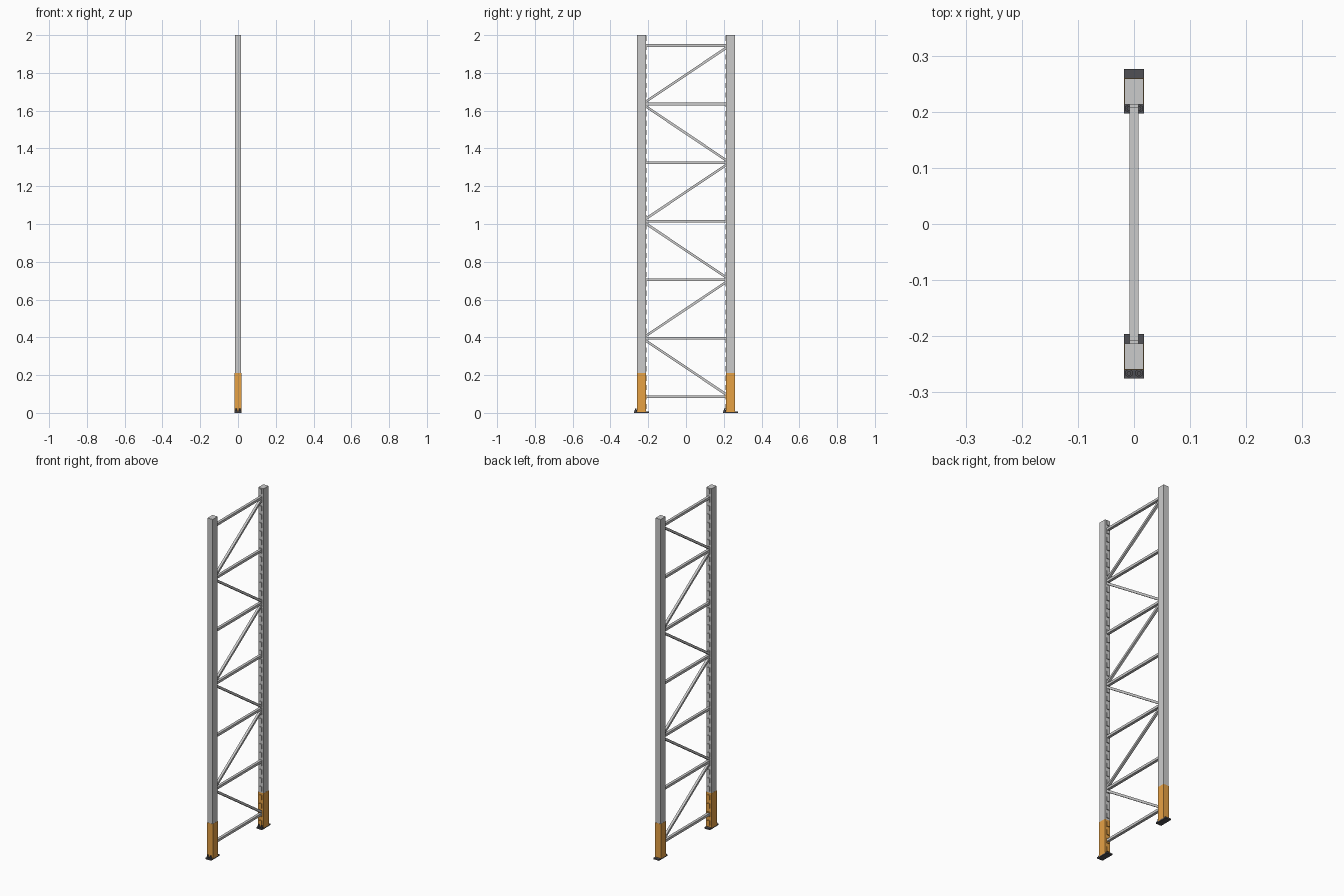
import bpy, bmesh, math
from mathutils import Matrix, Vector

if "Cube" in bpy.data.objects:
    bpy.data.objects.remove(bpy.data.objects["Cube"])


def material(name, rgb):
    m = bpy.data.materials.new(name)
    m.diffuse_color = (*rgb, 1)
    m.use_nodes = True
    m.node_tree.nodes["Principled BSDF"].inputs["Base Color"].default_value = m.diffuse_color
    return m


STEEL = material("galvanised", (0.55, 0.56, 0.57))
ORANGE = material("orange_paint", (0.80, 0.36, 0.06))
DARK = material("dark_steel", (0.08, 0.08, 0.09))


def add_box(bm, x0, x1, y0, y1, z0, z1):
    mat = Matrix.Translation(((x0 + x1) / 2, (y0 + y1) / 2, (z0 + z1) / 2))
    size = Matrix.Diagonal((x1 - x0, abs(y1 - y0), z1 - z0, 1))
    bmesh.ops.create_cube(bm, size=1, matrix=mat @ size)


def finish(bm, name, mat):
    bmesh.ops.recalc_face_normals(bm, faces=bm.faces)
    me = bpy.data.meshes.new(name)
    bm.to_mesh(me)
    bm.free()
    ob = bpy.data.objects.new(name, me)
    bpy.context.collection.objects.link(ob)
    me.materials.append(mat)
    return ob


INNER, OUTER, HALF_W = 0.213, 0.259, 0.017
PAINT_TOP, PITCH = 0.21, 0.05


def column(name, side, z0, z1, mat, grow=0.0):
    bm = bmesh.new()
    ys = sorted((side * INNER, side * (OUTER + grow)))
    add_box(bm, -HALF_W - grow, HALF_W + grow, *ys, z0, z1)
    # row of small tabs along the inner face
    for i in range(40):
        z = 0.02 + i * PITCH
        if z0 <= z and z + 0.027 <= z1:
            ys = sorted((side * (INNER + 0.002), side * (INNER - 0.005)))
            add_box(bm, -0.008, 0.008, *ys, z, z + 0.027)
    finish(bm, name, mat)


def brace(name, a, b, width, depth):
    a, b = Vector((0, *a)), Vector((0, *b))
    d = b - a
    bm = bmesh.new()
    rot = Matrix.Rotation(math.atan2(d.z, d.y), 4, 'X')
    bmesh.ops.create_cube(bm, size=1, matrix=Matrix.Translation((a + b) / 2) @ rot
                          @ Matrix.Diagonal((width, d.length, depth, 1)))
    finish(bm, name, STEEL)


for side, tag in ((-1, "front"), (1, "back")):
    # painted lower section and bare upper section of the upright
    column(tag + "_upright_lower", side, 0.006, PAINT_TOP, ORANGE, 0.001)
    column(tag + "_upright", side, PAINT_TOP, 2.0, STEEL)

    # foot plate, same orientation under both uprights
    yc = side * 0.236
    bm = bmesh.new()
    add_box(bm, -0.018, 0.018, yc - 0.039, yc + 0.040, 0, 0.008)
    finish(bm, tag + "_foot_plate", DARK)

    # pair of anchor bolts on the front edge of the plate
    bm = bmesh.new()
    for x in (-0.009, 0.009):
        for r, z0, z1 in ((0.0075, 0.007, 0.014), (0.004, 0.012, 0.024)):
            bmesh.ops.create_cone(bm, cap_ends=True, segments=6 if r > 0.005 else 12,
                                  radius1=r, radius2=r, depth=z1 - z0,
                                  matrix=Matrix.Translation((x, yc - 0.030, (z0 + z1) / 2)))
    finish(bm, tag + "_anchor_bolts", DARK)

# horizontal braces
levels = [0.085 + 0.31 * i for i in range(7)]
for i, z in enumerate(levels):
    brace(f"horizontal_brace_{i}", (-INNER, z), (INNER, z), 0.016, 0.014)

# zigzag diagonal braces between the horizontals
for i in range(6):
    s = 1 if i % 2 == 0 else -1
    brace(f"diagonal_brace_{i}", (s * 0.212, levels[i] + 0.013),
          (-s * 0.212, levels[i + 1] - 0.013), 0.014, 0.013)
